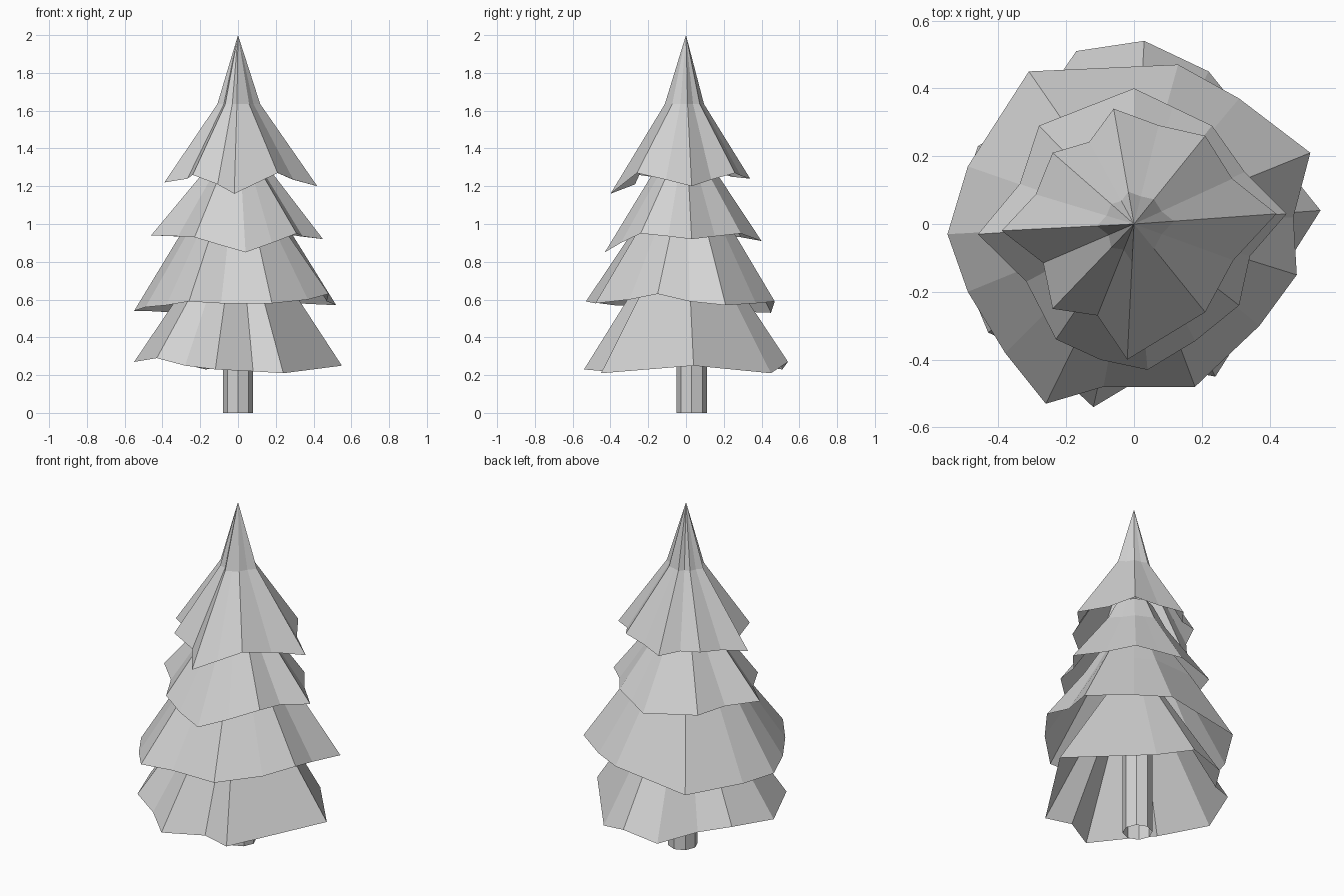
import bpy
import bmesh
from mathutils import Vector

default_cube = bpy.data.objects.get("Cube")
if default_cube:
    bpy.data.objects.remove(default_cube, do_unlink=True)

grey = bpy.data.materials.new("plain_grey")
grey.use_nodes = True
colour = (0.65, 0.65, 0.65, 1)
grey.diffuse_color = colour
grey.node_tree.nodes["Principled BSDF"].inputs["Base Color"].default_value = colour


def finish(name, bm):
    """Turn a bmesh into a flat-shaded object."""
    bmesh.ops.recalc_face_normals(bm, faces=bm.faces)
    mesh = bpy.data.meshes.new(name)
    bm.to_mesh(mesh)
    bm.free()
    mesh.materials.append(grey)
    obj = bpy.data.objects.new(name, mesh)
    bpy.context.collection.objects.link(obj)
    return obj


def add_notches(tips, pulls):
    """Insert a point after each tip, pulled toward the trunk."""
    outline = []
    for tip, following, pull in zip(tips, tips[1:] + tips[:1], pulls):
        middle = (tip + following) / 2
        outline += [tip, Vector((middle.x * pull, middle.y * pull, middle.z))]
    return outline


def branch_tier(name, tips, rings, notches=None, apex=None):
    """Open skirt: a ragged rim (in hundredths) that narrows through
    rings given as (scale, height), with an optional pointed top."""
    rim = [Vector(tip) / 100 for tip in tips]
    if notches:
        rim = add_notches(rim, notches)
    bm = bmesh.new()
    lower = [bm.verts.new(point) for point in rim]
    count = len(rim)
    for scale, height in rings:
        upper = [bm.verts.new((p.x * scale, p.y * scale, height)) for p in rim]
        for i in range(count):
            j = (i + 1) % count
            bm.faces.new((lower[i], lower[j], upper[j], upper[i]))
        lower = upper
    if apex:
        point = bm.verts.new((0, 0, apex))
        for i in range(count):
            bm.faces.new((lower[i], lower[(i + 1) % count], point))
    else:
        bm.faces.new(lower)
    return finish(name, bm)


# Trunk: a hollow octagonal post running up inside the lowest tier
bm = bmesh.new()
bmesh.ops.create_cone(bm, cap_ends=False, segments=8, radius1=0.08,
                      radius2=0.08, depth=0.8)
bmesh.ops.translate(bm, verts=bm.verts, vec=(0, 0.03, 0.4))
finish("trunk", bm)

# Lowest branches
branch_tier(
    "bottom_branches",
    [(55, 4, 25), (22, 45, 21), (3, 54, 27), (-17, 51, 23), (-30, 32, 26),
     (-46, 23, 30), (-55, -3, 27), (-43, -32, 29), (-28, -39, 25),
     (-12, -54, 23), (8, -42, 22), (24, -45, 21)],
    rings=[(0.24, 0.89)])

# Lower middle branches
branch_tier(
    "lower_branches",
    [(52, 21, 57), (31, 37, 58), (13, 47, 59), (-31, 45, 53), (-49, 17, 54),
     (-55, -3, 54), (-49, -20, 56), (-38, -38, 57), (-26, -53, 59),
     (-9, -48, 58), (18, -48, 58), (37, -30, 60), (48, -15, 63),
     (47, 2, 59)],
    rings=[(0.57, 0.93), (0.25, 1.2)])

# Upper middle branches
branch_tier(
    "upper_branches",
    [(45, 3, 92), (23, 29, 95), (0, 40, 91), (-28, 29, 93), (-46, -3, 94),
     (-23, -34, 93), (4, -43, 85), (31, -24, 95)],
    rings=[(0.42, 1.26), (0.25, 1.4)],
    notches=[0.96, 1, 1, 0.91, 0.92, 1.04, 1.03, 0.9])

# Pointed crown
branch_tier(
    "crown",
    [(42, 3, 120), (21, 26, 127), (-6, 34, 124), (-24, 21, 126),
     (-39, -2, 122), (-24, -25, 126), (-2, -40, 116), (21, -26, 127)],
    rings=[(0.28, 1.635)],
    notches=[0.92, 0.97, 0.88, 0.92, 0.85, 0.83, 1, 0.93], apex=2)
